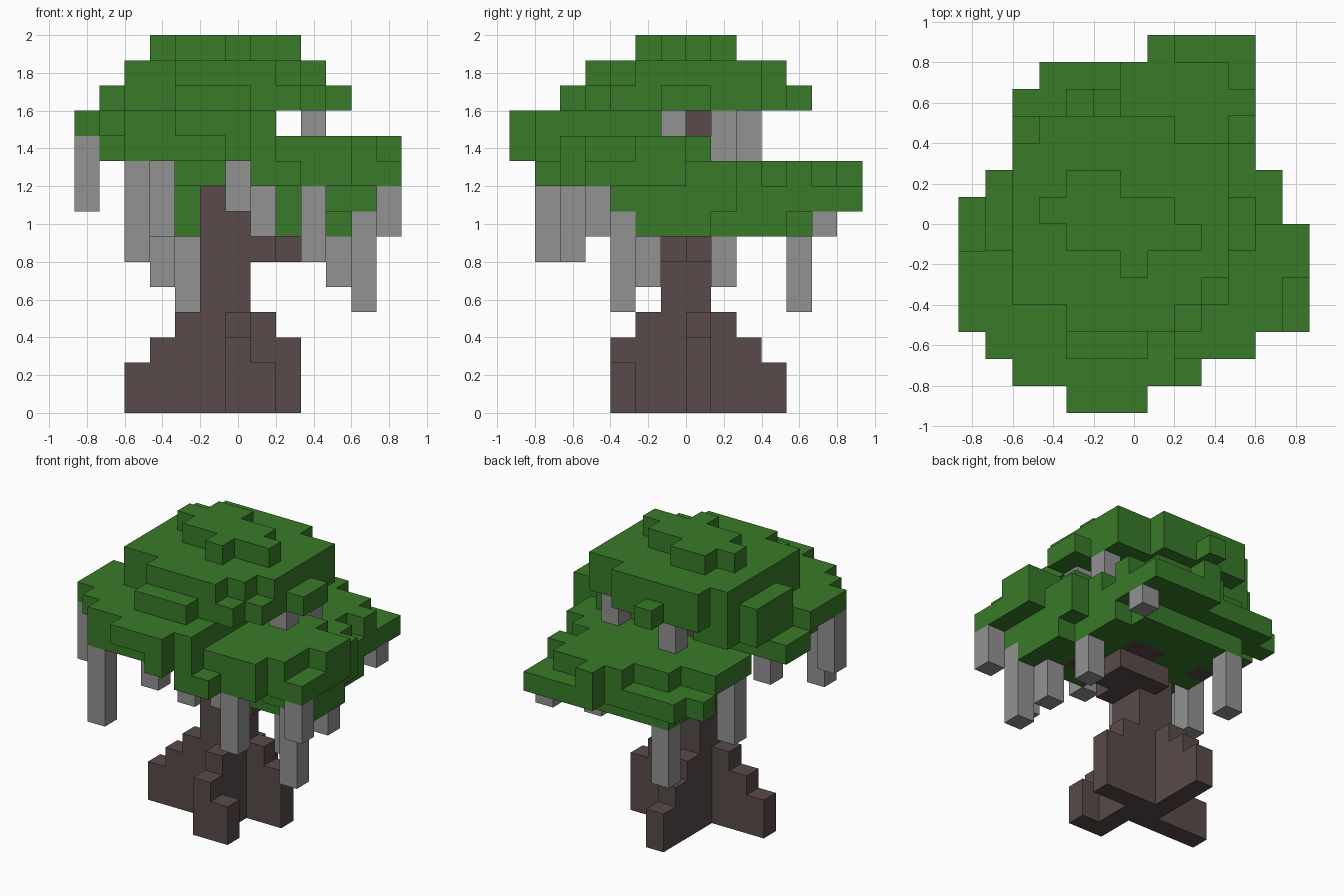
import bpy
import bmesh
from mathutils import Vector

if "Cube" in bpy.data.objects:
    bpy.data.objects.remove(bpy.data.objects["Cube"], do_unlink=True)

UNIT = 2 / 15                        # edge of one cube
CENTRE = Vector((6.5, 7, 0))         # grid centre
SIDES = [Vector(v) for v in ((1, 0, 0), (-1, 0, 0), (0, 1, 0),
                             (0, -1, 0), (0, 0, 1), (0, 0, -1))]


def make_material(name, colour):
    material = bpy.data.materials.new(name)
    material.use_nodes = True
    material.diffuse_color = (*colour, 1)
    shader = material.node_tree.nodes["Principled BSDF"]
    shader.inputs["Base Color"].default_value = (*colour, 1)
    return material


leaf_green = make_material("leaf_green", (0.04, 0.195, 0.022))
bark_brown = make_material("bark_brown", (0.098, 0.069, 0.067))
vine_grey = make_material("vine_grey", (0.29, 0.29, 0.29))

occupied = {}                        # grid cell -> part name
parts = {}                           # part name -> material


def box(part, material, xs, ys, zs):
    """Fill a block of cells; every range excludes its end."""
    parts[part] = material
    for x in range(*xs):
        for y in range(*ys):
            for z in range(*zs):
                occupied.setdefault((x, y, z), part)


def trunk(xs, ys, zs):
    box("trunk", bark_brown, xs, ys, zs)


def leaves(part, level, rows):
    """One leaf layer: rows of (y start, y end, x start, x end)."""
    for y0, y1, x0, x1 in rows:
        box(part, leaf_green, (x0, x1), (y0, y1), (level, level + 1))


def vine(x, y, bottom, top):
    box("hanging_vines", vine_grey, (x, x + 1), (y, y + 1), (bottom, top))


def build(part, material):
    """Make a mesh from the exposed cube sides of one part."""
    bm = bmesh.new()
    for cell, owner in occupied.items():
        if owner != part:
            continue
        middle = Vector(cell) + Vector((0.5, 0.5, 0.5)) - CENTRE
        for normal in SIDES:
            neighbour = tuple(int(c) for c in Vector(cell) + normal)
            if neighbour in occupied:
                continue
            u = Vector((normal.y, normal.z, normal.x))
            v = normal.cross(u)
            corners = (-u - v, u - v, u + v, -u + v)
            bm.faces.new([bm.verts.new((middle + (normal + c) / 2) * UNIT)
                          for c in corners])
    bmesh.ops.remove_doubles(bm, verts=bm.verts, dist=UNIT / 100)
    mesh = bpy.data.meshes.new(part)
    bm.to_mesh(mesh)
    bm.free()
    mesh.materials.append(material)
    bpy.context.collection.objects.link(bpy.data.objects.new(part, mesh))


# Trunk, narrowing towards the crown
trunk((5, 7), (6, 8), (0, 8))
trunk((5, 6), (6, 8), (8, 9))
trunk((5, 6), (7, 8), (9, 12))

# Branches fanning out below the leaves
trunk((7, 8), (6, 9), (6, 7))
trunk((8, 9), (7, 9), (6, 7))
trunk((6, 7), (8, 9), (6, 7))
trunk((7, 9), (9, 10), (7, 8))
trunk((9, 10), (6, 7), (7, 8))
trunk((4, 5), (9, 10), (7, 8))

# Stepped roots
for step in range(3):
    height = (0, 4 - step)
    trunk((4 - step, 5 - step), (6, 7), height)
    trunk((5, 6), (8 + step, 9 + step), height)
    if step < 2:
        trunk((7 + step, 8 + step), (7, 8), height)
        trunk((6, 7), (5 - step, 6 - step), height)
trunk((7, 8), (4, 5), (0, 2))

# Hanging vines
for spot in ((0, 3, 8, 11), (2, 1, 6, 10), (3, 4, 7, 10), (3, 7, 5, 10),
             (4, 11, 4, 7), (6, 3, 8, 10), (7, 4, 7, 9), (9, 2, 6, 9),
             (10, 8, 5, 7), (10, 5, 5, 7), (11, 4, 4, 8), (12, 3, 7, 9),
             (10, 12, 7, 8), (9, 6, 11, 12), (9, 8, 10, 12), (5, 9, 10, 12)):
    vine(*spot)

# Top crown
leaves("top_crown", 14, [(8, 9, 4, 6), (7, 8, 3, 8), (6, 7, 4, 9), (5, 6, 6, 7)])
leaves("top_crown", 13, [(3, 4, 4, 8), (4, 5, 2, 9), (5, 10, 2, 10),
                         (10, 11, 3, 8)])
leaves("top_crown", 12, [(2, 3, 4, 7), (3, 4, 4, 9), (4, 10, 2, 10),
                         (10, 11, 3, 8), (11, 12, 5, 6), (6, 8, 10, 11),
                         (6, 9, 1, 2)])

# Front crown
leaves("front_crown", 11, [(0, 1, 4, 7), (1, 2, 2, 8), (2, 3, 1, 8),
                           (3, 6, 0, 8), (6, 7, 1, 6), (7, 8, 1, 5),
                           (8, 9, 1, 4), (9, 10, 2, 4)])
leaves("front_crown", 10, [(0, 1, 6, 7), (1, 3, 2, 8), (3, 6, 1, 8),
                           (6, 7, 0, 8), (7, 8, 0, 7)])
leaves("front_crown", 9, [(5, 7, 4, 6)])

# Side crown
leaves("side_crown", 10, [(2, 3, 8, 11), (3, 5, 8, 12), (5, 7, 8, 13),
                          (7, 8, 7, 11)])
leaves("side_crown", 9, [(1, 2, 7, 9), (2, 3, 7, 11), (3, 7, 7, 13),
                         (7, 8, 7, 12)])

# Back crown
leaves("back_crown", 9, [(8, 9, 2, 12), (9, 10, 2, 11), (10, 11, 2, 10),
                         (11, 12, 4, 11), (12, 13, 6, 10), (13, 14, 7, 8)])
leaves("back_crown", 8, [(4, 5, 10, 12), (5, 8, 7, 12), (8, 9, 4, 12),
                         (9, 11, 4, 11), (11, 12, 2, 11), (12, 13, 3, 11),
                         (13, 14, 7, 11)])
leaves("back_crown", 7, [(5, 8, 8, 12), (8, 11, 4, 11), (11, 12, 4, 10)])

for part_name, part_material in parts.items():
    build(part_name, part_material)
